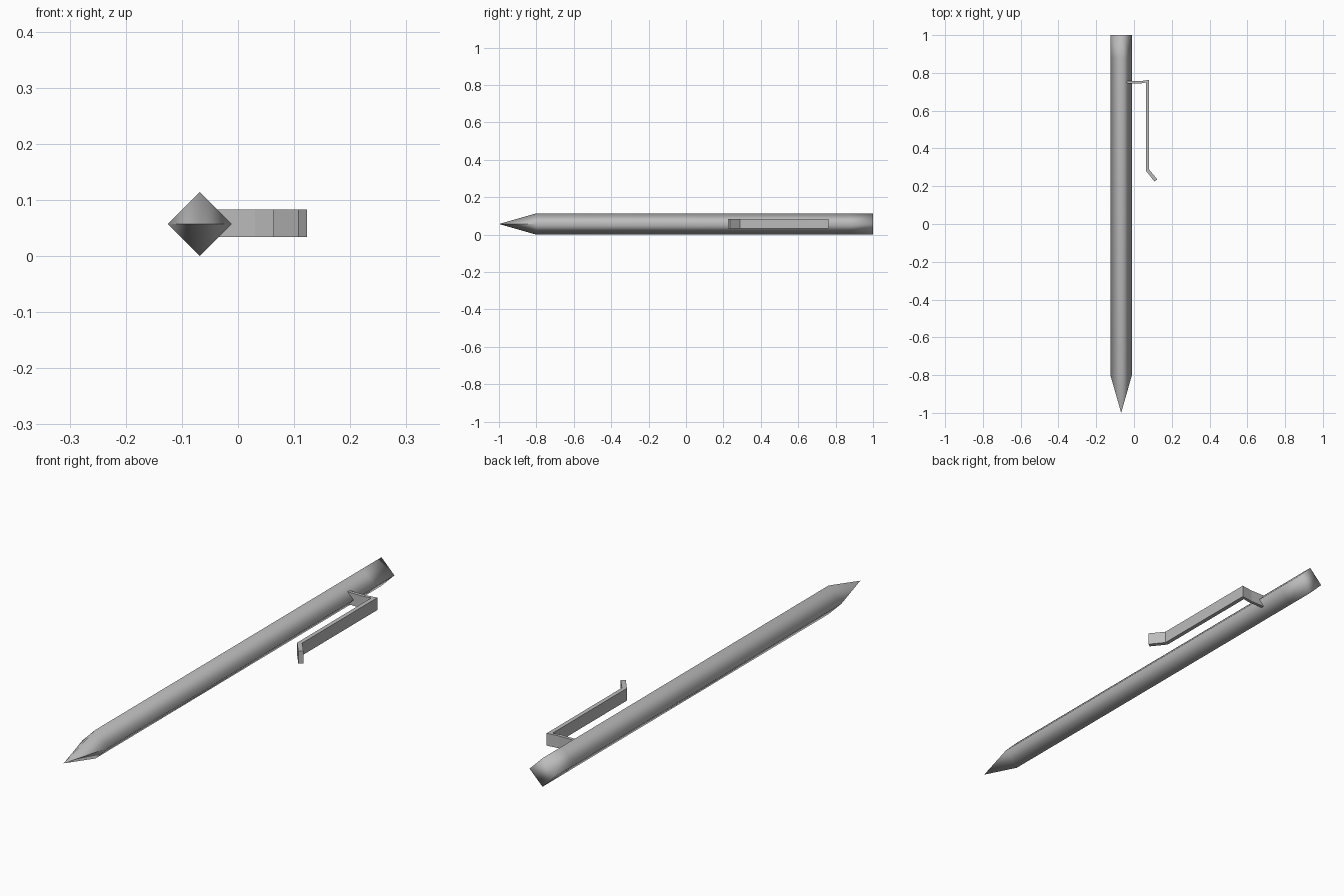
import bpy
import bmesh
from math import cos, sin, pi

if "Cube" in bpy.data.objects:
    bpy.data.objects.remove(bpy.data.objects["Cube"])

grey = bpy.data.materials.new("grey")
grey.use_nodes = True
GREY = (0.5, 0.5, 0.5, 1)
grey.diffuse_color = GREY
grey.node_tree.nodes["Principled BSDF"].inputs["Base Color"].default_value = GREY

AXIS_X, AXIS_Z, RADIUS = -0.068, 0.057, 0.057


def finish(bm, name):
    bmesh.ops.recalc_face_normals(bm, faces=bm.faces)
    mesh = bpy.data.meshes.new(name)
    bm.to_mesh(mesh)
    bm.free()
    mesh.materials.append(grey)
    obj = bpy.data.objects.new(name, mesh)
    bpy.context.collection.objects.link(obj)
    return obj


# Four-sided barrel with a softly shaded end and a pointed tip
bm = bmesh.new()
rings = []
for y in (-0.8, 0.88, 1.0):
    rings.append([bm.verts.new((AXIS_X + RADIUS * cos(k * pi / 2), y,
                                AXIS_Z + RADIUS * sin(k * pi / 2))) for k in range(4)])
tip = bm.verts.new((AXIS_X, -1, AXIS_Z))
for k in range(4):
    n = (k + 1) % 4
    for a, b in zip(rings, rings[1:]):
        bm.faces.new((a[k], a[n], b[n], b[k]))
    bm.faces.new((tip, rings[0][n], rings[0][k]))
bm.faces.new(rings[-1])
for f in bm.faces:
    f.smooth = True
# Crisp creases along both sides of the tip
for k in (0, 2):
    bm.edges.get((tip, rings[0][k])).smooth = False
finish(bm, "pen_barrel")

# Bent pocket clip: flat outline extruded upwards
outline = [(-0.045, 0.743), (0.03, 0.743), (0.063, 0.749), (0.063, 0.282),
           (0.108, 0.225), (0.123, 0.236), (0.08, 0.289), (0.08, 0.763),
           (0.03, 0.756), (-0.045, 0.756)]
bm = bmesh.new()
face = bm.faces.new([bm.verts.new((x, y, 0.034)) for x, y in outline])
top = bmesh.ops.extrude_face_region(bm, geom=[face])["geom"]
bmesh.ops.translate(bm, vec=(0, 0, 0.049),
                    verts=[v for v in top if isinstance(v, bmesh.types.BMVert)])
finish(bm, "pocket_clip")
